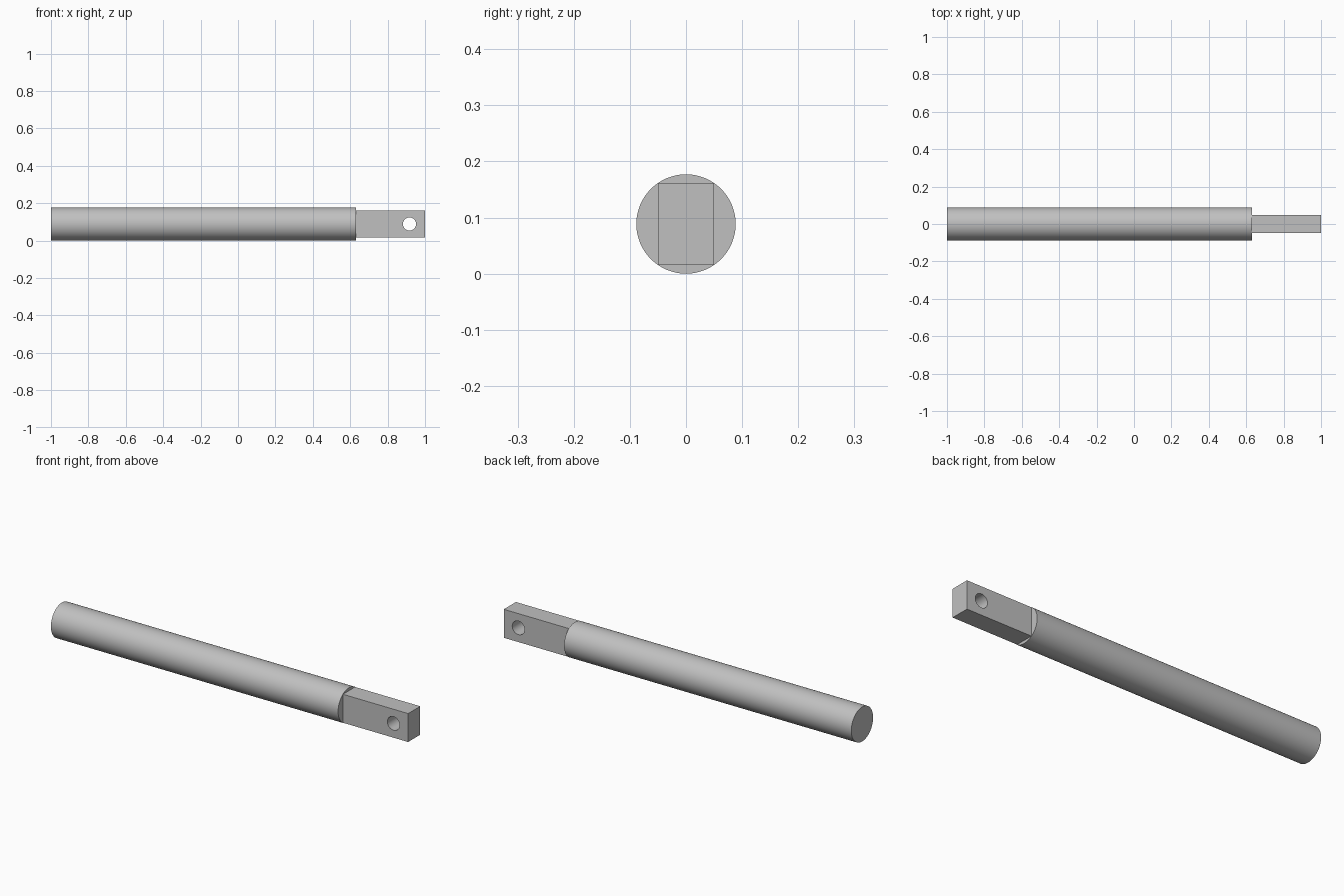
import bpy
import math

cube = bpy.data.objects.get("Cube")
if cube:
    bpy.data.objects.remove(cube, do_unlink=True)

RADIUS = 0.0885
SHOULDER = 0.63            # x where the round rod meets the flat tang

# Single plain grey metal
grey = bpy.data.materials.new("grey_metal")
grey.use_nodes = True
colour = (0.53, 0.53, 0.53, 1)
grey.diffuse_color = colour
grey.node_tree.nodes["Principled BSDF"].inputs["Base Color"].default_value = colour


def cylinder(name, radius, length, location, rotation, sides):
    bpy.ops.mesh.primitive_cylinder_add(vertices=sides, radius=radius, depth=length,
                                        location=location, rotation=rotation)
    obj = bpy.context.object
    obj.name = name
    obj.data.materials.append(grey)
    return obj


def smooth(obj):
    bpy.ops.object.select_all(action="DESELECT")
    obj.select_set(True)
    bpy.context.view_layer.objects.active = obj
    bpy.ops.object.shade_smooth_by_angle(angle=math.radians(30))


# Round rod
rod = cylinder("rod", RADIUS, SHOULDER + 1, ((SHOULDER - 1) / 2, 0, RADIUS),
               (0, math.pi / 2, 0), 96)
smooth(rod)

# Flat tang, its corners touching the rod's outline
bpy.ops.mesh.primitive_cube_add(size=1, location=((SHOULDER + 1) / 2, 0, RADIUS))
tang = bpy.context.object
tang.name = "tang"
tang.scale = (1 - SHOULDER, 0.098, 0.146)
bpy.ops.object.transform_apply(location=False, rotation=False, scale=True)
tang.data.materials.append(grey)

# Pin hole through the tang
cutter = cylinder("pin_hole_cutter", 0.035, 0.3, (0.917, 0, RADIUS),
                  (math.pi / 2, 0, 0), 48)
cut = tang.modifiers.new("pin_hole", "BOOLEAN")
cut.operation = "DIFFERENCE"
cut.solver = "EXACT"
cut.object = cutter
bpy.ops.object.select_all(action="DESELECT")
tang.select_set(True)
bpy.context.view_layer.objects.active = tang
bpy.ops.object.modifier_apply(modifier="pin_hole")
bpy.data.objects.remove(cutter, do_unlink=True)
smooth(tang)
